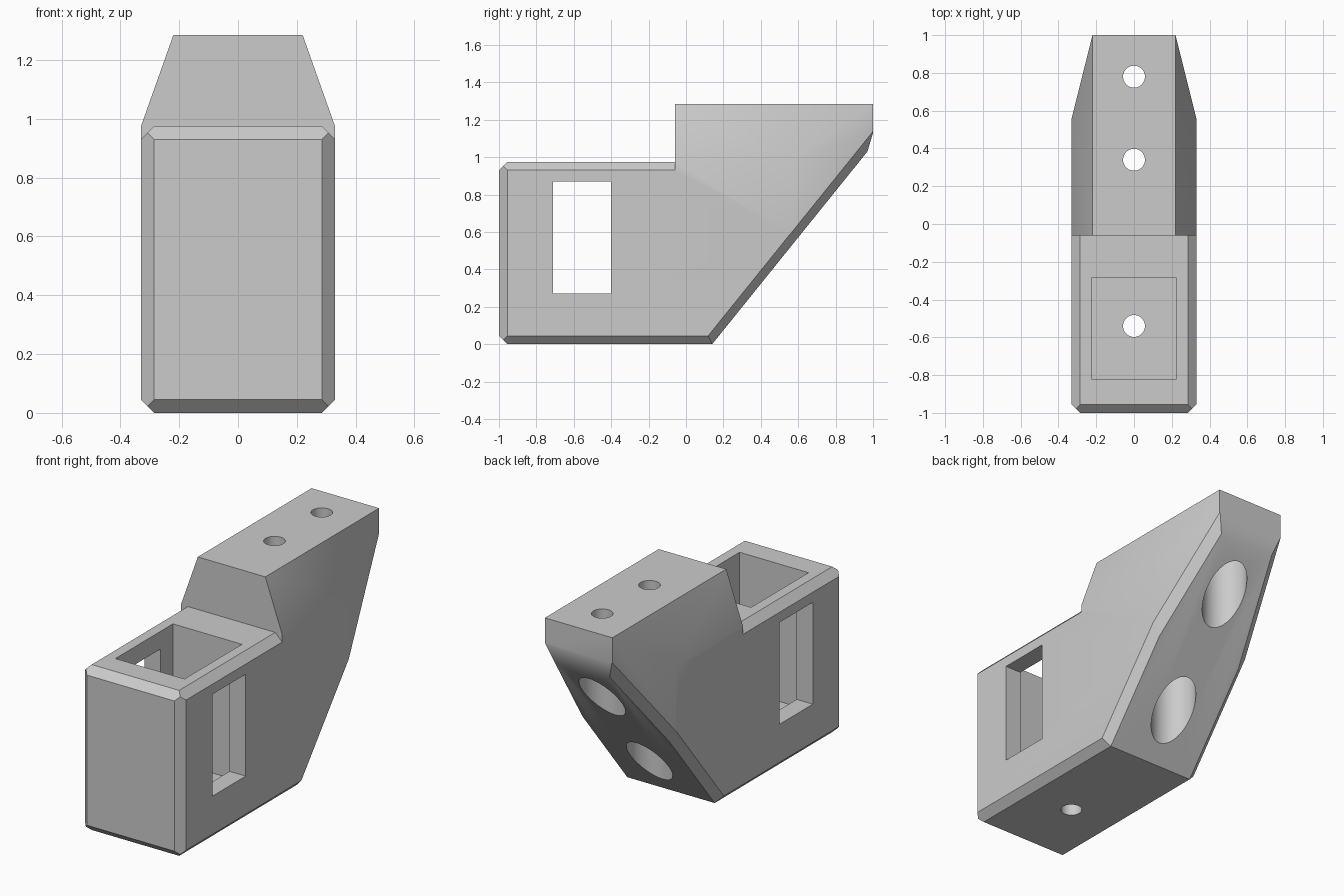
import bpy, bmesh
from math import sqrt, radians
from mathutils import Vector, Matrix

old = bpy.data.objects.get("Cube")
if old:
    bpy.data.objects.remove(old, do_unlink=True)

W, H, BEVEL = 0.33, 1.285, 0.045      # half width, height, chamfer size
STEP_Y, STEP_Z = -0.06, 0.975         # step between front box and raised rear

grey = bpy.data.materials.new("light grey")
grey.use_nodes = True
grey.diffuse_color = (0.6, 0.6, 0.6, 1)
grey.node_tree.nodes["Principled BSDF"].inputs["Base Color"].default_value = (0.6, 0.6, 0.6, 1)


def plane(normal, point):
    """Unit normal and offset of a plane through a point."""
    n = Vector(normal).normalized()
    return n, n.dot(Vector(point))


def chamfer(a, b):
    """Plane that chamfers the edge between planes a and b."""
    n = a[0] + b[0]
    off = a[1] + b[1] - BEVEL * sqrt(1 - a[0].dot(b[0]) ** 2)
    return n.normalized(), off / n.length


def make_object(name, bm):
    bmesh.ops.recalc_face_normals(bm, faces=bm.faces)
    mesh = bpy.data.meshes.new(name)
    bm.to_mesh(mesh)
    bm.free()
    obj = bpy.data.objects.new(name, mesh)
    bpy.context.collection.objects.link(obj)
    mesh.materials.append(grey)
    return obj


def box(bm, lo, hi):
    lo, hi = Vector(lo), Vector(hi)
    mat = Matrix.Translation((lo + hi) / 2) @ Matrix.Diagonal((*(hi - lo), 1))
    bmesh.ops.create_cube(bm, size=1, matrix=mat)


def box_cutter(name, lo, hi):
    bm = bmesh.new()
    box(bm, lo, hi)
    return make_object(name, bm)


def hole_cutter(name, y, radius, z0, z1):
    bm = bmesh.new()
    bmesh.ops.create_cone(bm, cap_ends=True, segments=48, radius1=radius, radius2=radius,
                          depth=z1 - z0, matrix=Matrix.Translation((0, y, (z0 + z1) / 2)))
    return make_object(name, bm)


# Outer planes of the body
bottom = plane((0, 0, -1), (0, 0, 0))
front = plane((0, -1, 0), (0, -1, 0))
slope = plane((0, 1.03, -0.83), (0, 0.14, 0))
back_lip = plane((0, 0.1, -0.03), (0, 1, 1.13))
planes = [slope, back_lip, chamfer(front, bottom),
          plane((0, -1, 1), (0, -1, STEP_Z - BEVEL))]
for s in (-1, 1):
    side = plane((s, 0, 0), (s * W, 0, 0))
    rear_taper = plane((s * 0.44, 0.11, 0), (s * W, 0.56, 0))
    top_taper = plane((s * (H - STEP_Z), 0, 0.11), (s * W, 0, STEP_Z))
    planes += [rear_taper, top_taper, chamfer(side, bottom), chamfer(side, front),
               chamfer(side, slope), chamfer(rear_taper, slope)]

# Body: a block trimmed by each plane
bm = bmesh.new()
box(bm, (-W, -1, 0), (W, 1, H))
for n, off in planes:
    bmesh.ops.bisect_plane(bm, geom=bm.verts[:] + bm.edges[:] + bm.faces[:], dist=1e-5,
                           plane_co=n * off, plane_no=n, clear_outer=True)
    rim = [e for e in bm.edges if e.is_boundary]
    if rim:
        bmesh.ops.holes_fill(bm, edges=rim, sides=0)
bmesh.ops.remove_doubles(bm, verts=bm.verts, dist=1e-4)
body = make_object("bracket_body", bm)

# Step cutter: clears the space above the front box and chamfers its long top edges
bm = bmesh.new()
inner = W - BEVEL
outline = [(-inner, STEP_Z), (inner, STEP_Z), (inner + 0.2, STEP_Z - 0.2),
           (inner + 0.2, 1.6), (-inner - 0.2, 1.6), (-inner - 0.2, STEP_Z - 0.2)]
face = bm.faces.new([bm.verts.new((x, -1.2, z)) for x, z in outline])
ext = bmesh.ops.extrude_face_region(bm, geom=[face])
bmesh.ops.translate(bm, vec=(0, STEP_Y + 1.2, 0),
                    verts=[v for v in ext["geom"] if isinstance(v, bmesh.types.BMVert)])
cutters = [make_object("step_cutter", bm)]

# Pocket, side windows and screw holes
cutters += [
    box_cutter("pocket_cutter", (-0.225, -0.82, 0.165), (0.225, -0.285, 1.2)),
    box_cutter("window_cutter", (-0.5, -0.71, 0.27), (0.5, -0.4, 0.87)),
    hole_cutter("floor_hole_cutter", -0.54, 0.058, -0.1, 0.3),
]
for y in (0.34, 0.78):
    cutters.append(hole_cutter("counterbore_cutter", y, 0.124, -0.2, 1.13))
    cutters.append(hole_cutter("screw_hole_cutter", y, 0.058, 1.0, 1.4))

bpy.ops.object.select_all(action='DESELECT')
bpy.context.view_layer.objects.active = body
body.select_set(True)
for cutter in cutters:
    cutter.hide_render = True
    mod = body.modifiers.new(cutter.name, 'BOOLEAN')
    mod.operation = 'DIFFERENCE'
    mod.solver = 'EXACT'
    mod.object = cutter
    bpy.ops.object.modifier_apply(modifier=mod.name)
    bpy.data.objects.remove(cutter, do_unlink=True)

bpy.ops.object.shade_smooth_by_angle(angle=radians(30))
